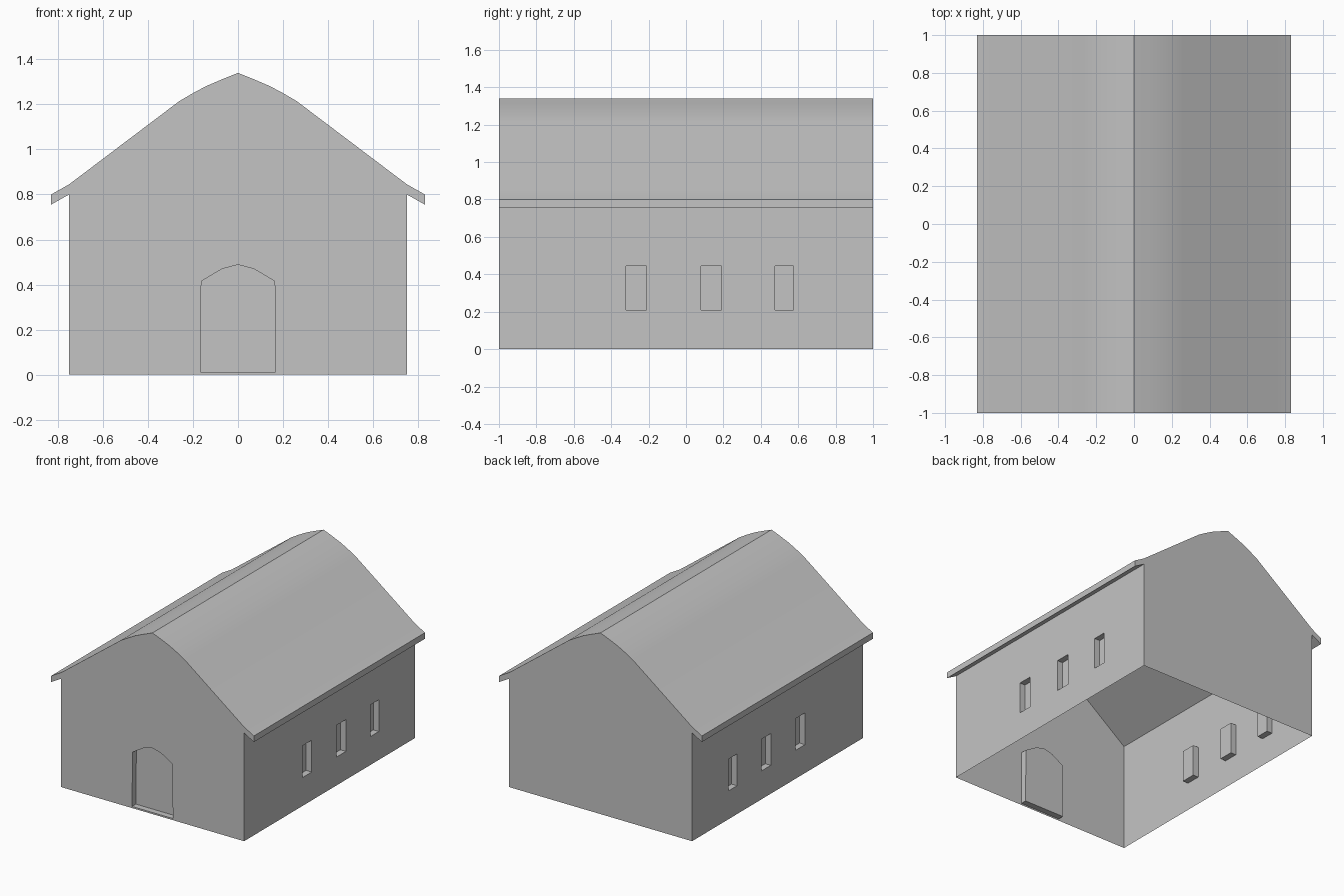
import bpy, bmesh, math

cube = bpy.data.objects.get("Cube")
if cube:
    bpy.data.objects.remove(cube, do_unlink=True)

HALF_X, HALF_Y, EAVE_Z = 0.75, 1.0, 0.80
THICK, DEPTH = 0.045, 0.045

grey = bpy.data.materials.new("plain_grey")
grey.use_nodes = True
colour = (0.55, 0.55, 0.55, 1)
grey.diffuse_color = colour
grey.node_tree.nodes["Principled BSDF"].inputs["Base Color"].default_value = colour


def make_object(name, faces, smooth=False):
    """Join a list of polygons into one welded object."""
    bm = bmesh.new()
    for pts in faces:
        bm.faces.new([bm.verts.new(p) for p in pts])
    bmesh.ops.remove_doubles(bm, verts=bm.verts, dist=0.0005)
    bmesh.ops.recalc_face_normals(bm, faces=bm.faces)
    mesh = bpy.data.meshes.new(name)
    bm.to_mesh(mesh)
    bm.free()
    mesh.materials.append(grey)
    obj = bpy.data.objects.new(name, mesh)
    bpy.context.collection.objects.link(obj)
    if smooth:
        bpy.ops.object.select_all(action="DESELECT")
        obj.select_set(True)
        bpy.context.view_layer.objects.active = obj
        bpy.ops.object.shade_smooth_by_angle(angle=math.radians(25))
    return obj


def recess(outline, shift):
    """Reveals and back panel of an opening pushed in by shift."""
    back = [tuple(a + b for a, b in zip(p, shift)) for p in outline]
    n = len(outline)
    sides = [(outline[i], outline[(i + 1) % n], back[(i + 1) % n], back[i])
             for i in range(n)]
    return sides + [back]


def mirrored(half):
    """Full open profile from its right half, listed from the ridge down."""
    return [(-x, z) for x, z in reversed(half[1:])] + half


# Roof slab: gently curved near the ridge, with plumb-cut eaves
roof_half = [(0, 1.34), (0.07, 1.312), (0.14, 1.282), (0.20, 1.25), (0.26, 1.215),
             (HALF_X, EAVE_Z + THICK), (0.83, 0.80)]
top = mirrored(roof_half)
under = [(x, z - THICK) for x, z in top]
ring = top + under[::-1]
roof_faces = []
for i in range(len(ring)):
    (x0, z0), (x1, z1) = ring[i], ring[(i + 1) % len(ring)]
    roof_faces.append([(x0, -HALF_Y, z0), (x1, -HALF_Y, z1),
                       (x1, HALF_Y, z1), (x0, HALF_Y, z0)])
for y in (-HALF_Y, HALF_Y):
    roof_faces.append([(x, y, z) for x, z in ring])
make_object("roof", roof_faces, smooth=True)

# Gable walls: the front one is cut around the arched doorway
gable_half = [(x, z - THICK) for x, z in roof_half[:-1]]
door_half = [(0, 0.488), (0.07, 0.47), (0.163, 0.415), (0.167, 0.012)]
half_wall = ([(0, 0), (HALF_X, 0)] + gable_half[::-1] + door_half + [(0, 0.012)])
front = [[(s * x, -HALF_Y, z) for x, z in half_wall] for s in (-1, 1)]
make_object("front_wall", front)
make_object("back_wall", [[(x, HALF_Y, z) for x, z in
                           mirrored(gable_half) + [(HALF_X, 0), (-HALF_X, 0)]]])

# Door panel set back in its reveal
door = [(x, -HALF_Y, z) for x, z in mirrored(door_half)]
make_object("door", recess(door, (0, DEPTH, 0)))

# Side walls: a grid of panels, with three recessed windows each
y_cuts = [-HALF_Y, -0.32, -0.21, 0.08, 0.19, 0.475, 0.575, HALF_Y]
z_cuts = [0, 0.21, 0.445, EAVE_Z]
for side, s in (("left", 1), ("right", -1)):
    wall, windows = [], []
    for i, (y0, y1) in enumerate(zip(y_cuts, y_cuts[1:])):
        for j, (z0, z1) in enumerate(zip(z_cuts, z_cuts[1:])):
            x = s * HALF_X
            panel = [(x, y0, z0), (x, y1, z0), (x, y1, z1), (x, y0, z1)]
            if i % 2 and j == 1:
                windows += recess(panel, (-s * DEPTH, 0, 0))
            else:
                wall.append(panel)
    make_object(side + "_wall", wall)
    make_object(side + "_windows", windows)
